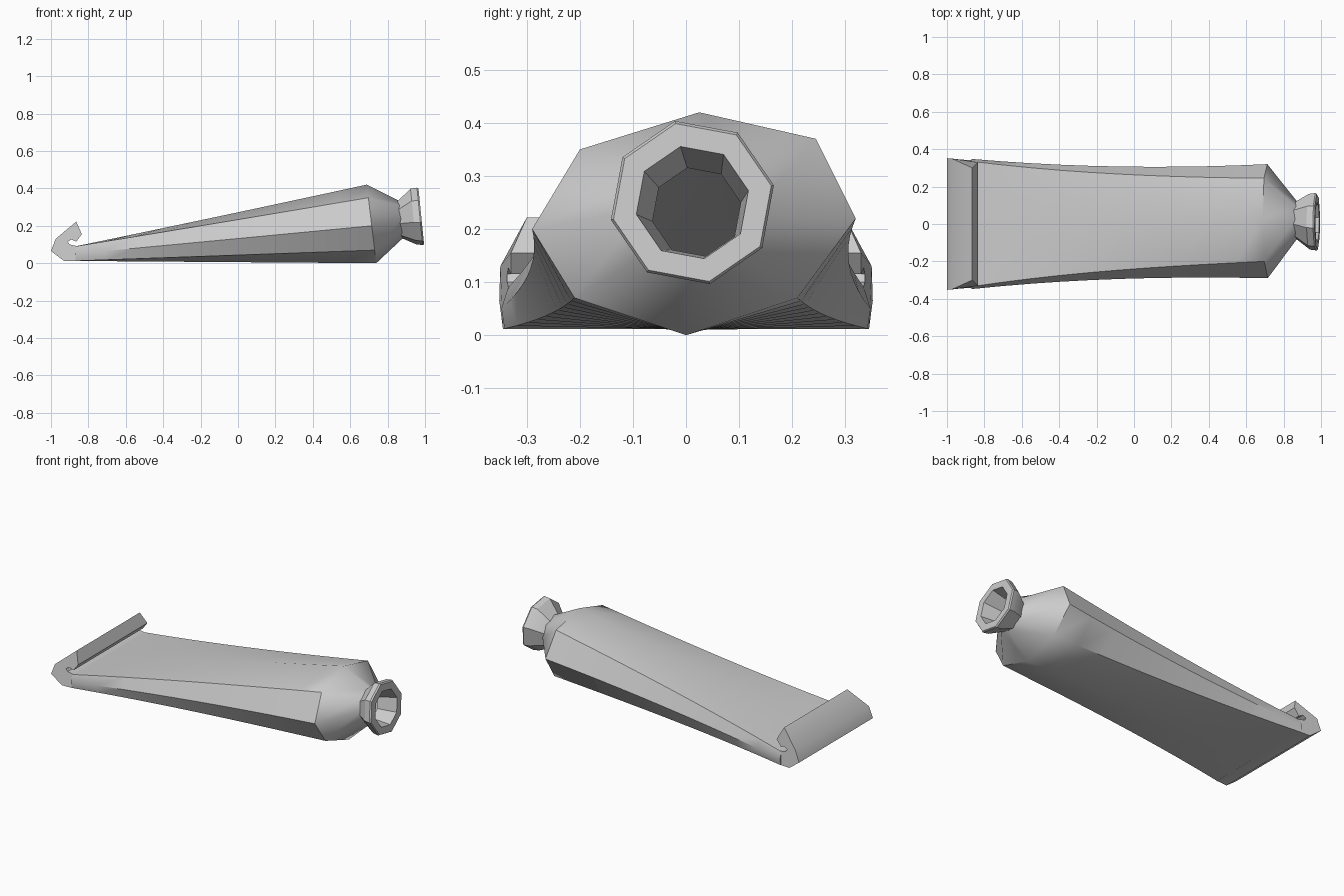
import bpy, bmesh, math

if "Cube" in bpy.data.objects:
    bpy.data.objects.remove(bpy.data.objects["Cube"])

# Single grey material
metal = bpy.data.materials.new("plain grey")
metal.use_nodes = True
GREY = (0.6, 0.6, 0.6, 1)
metal.diffuse_color = GREY
metal.node_tree.nodes["Principled BSDF"].inputs["Base Color"].default_value = GREY


def loft(name, rings, angle, caps=(False, False)):
    """Skin a list of closed rings and shade the result."""
    bm = bmesh.new()
    loops = [[bm.verts.new(p) for p in ring] for ring in rings]
    for a, b in zip(loops, loops[1:]):
        n = len(a)
        for i in range(n):
            j = (i + 1) % n
            bm.faces.new((a[i], a[j], b[j], b[i]))
    for cap, loop in zip(caps, (loops[0], loops[-1])):
        if cap:
            bm.faces.new(loop)
    bmesh.ops.recalc_face_normals(bm, faces=bm.faces)
    mesh = bpy.data.meshes.new(name)
    bm.to_mesh(mesh)
    bm.free()
    mesh.materials.append(metal)
    ob = bpy.data.objects.new(name, mesh)
    bpy.context.collection.objects.link(ob)
    bpy.ops.object.select_all(action="DESELECT")
    ob.select_set(True)
    bpy.context.view_layer.objects.active = ob
    bpy.ops.object.shade_smooth_by_angle(angle=math.radians(angle))
    return ob


def octagon(x, radius, start, lean, cy=0.012, cz=0.25):
    """Eight-sided ring facing x, leaning back towards its top."""
    ring = []
    for k in range(8):
        a = math.radians(start - 45 * k)
        y, z = radius * math.cos(a), radius * math.sin(a)
        ring.append((x - lean * z, cy + y, cz + z))
    return ring


# Body: flat crimped end blending into the eight-sided shoulder
shoulder = [(0.025, 0.42), (0.245, 0.37), (0.32, 0.22), (0.21, 0.07),
            (0, 0), (-0.21, 0.07), (-0.29, 0.2), (-0.2, 0.35)]
crimp = [(0, 0.09), (0.335, 0.09), (0.348, 0.05), (0.342, 0.012),
         (0, 0.012), (-0.342, 0.012), (-0.348, 0.05), (-0.335, 0.09)]
rings = []
STEPS = 10
for s in range(STEPS + 1):
    t = s / STEPS
    pinch = 1 - 0.32 * t * (1 - t)
    ring = []
    for (y0, z0), (y1, z1) in zip(crimp, shoulder):
        y = (y0 + (y1 - y0) * t) * pinch
        z = z0 + (z1 - z0) * t
        ring.append((-0.87 + 1.585 * t - 0.12 * t * (z - 0.2), y, z))
    rings.append(ring)
neck = octagon(0.872, 0.1, 87, 0.08, cy=0.02, cz=0.232)
rings.append(neck)
loft("tube_body", rings, 40, caps=(True, False))

# Nozzle: flared neck, rim and open bore
LEAN = 0.1
nozzle = [octagon(0.86, 0.098, 102, LEAN, 0.02, 0.232),
          octagon(0.937, 0.152, 102, LEAN),
          octagon(0.972, 0.157, 102, LEAN),
          octagon(0.98, 0.152, 102, LEAN),
          octagon(0.98, 0.108, 102, LEAN),
          octagon(0.86, 0.085, 102, LEAN, 0.02, 0.232)]
loft("nozzle", nozzle, 30)

# Folded end: hook profile (x, z, half width) swept across the tube
hook = [(-0.86, 0.012, 0.34), (-0.93, 0.012, 0.345), (-1, 0.065, 0.352),
        (-0.975, 0.13, 0.35), (-0.865, 0.222, 0.3), (-0.835, 0.155, 0.33),
        (-0.865, 0.115, 0.33), (-0.89, 0.127, 0.335), (-0.91, 0.115, 0.337),
        (-0.9, 0.1, 0.337), (-0.86, 0.091, 0.335)]
sides = [[(x, s * w, z) for x, z, w in hook] for s in (-1, 1)]
loft("folded_end", sides, 40, caps=(True, True))
